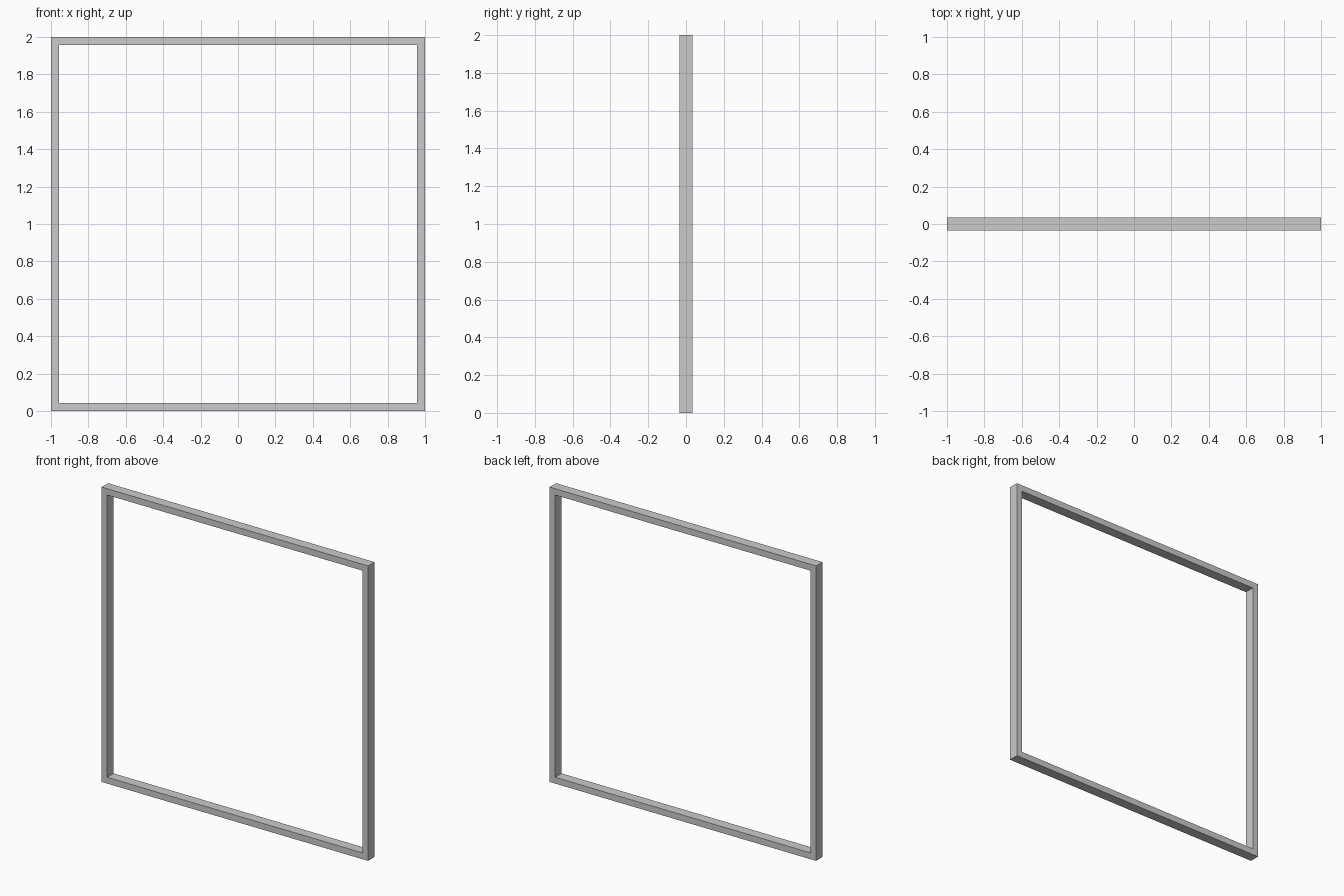
import bpy, bmesh

if "Cube" in bpy.data.objects:
    bpy.data.objects.remove(bpy.data.objects["Cube"])

HALF, BAR, DEPTH = 1.0, 0.043, 0.0345

# Square frame: rectangular bar section carried round four mitred corners
bm = bmesh.new()
section = [(HALF, -DEPTH), (HALF, DEPTH), (HALF - BAR, DEPTH), (HALF - BAR, -DEPTH)]
corners = [(-1, -1), (1, -1), (1, 1), (-1, 1)]
rings = [[bm.verts.new((sx * r, y, 1 + sz * r)) for r, y in section] for sx, sz in corners]
for i in range(4):
    a, b = rings[i], rings[(i + 1) % 4]
    for j in range(4):
        k = (j + 1) % 4
        bm.faces.new((a[j], b[j], b[k], a[k]))
bmesh.ops.recalc_face_normals(bm, faces=bm.faces)

mesh = bpy.data.meshes.new("square_frame")
bm.to_mesh(mesh)
bm.free()
bpy.context.collection.objects.link(bpy.data.objects.new("square_frame", mesh))
